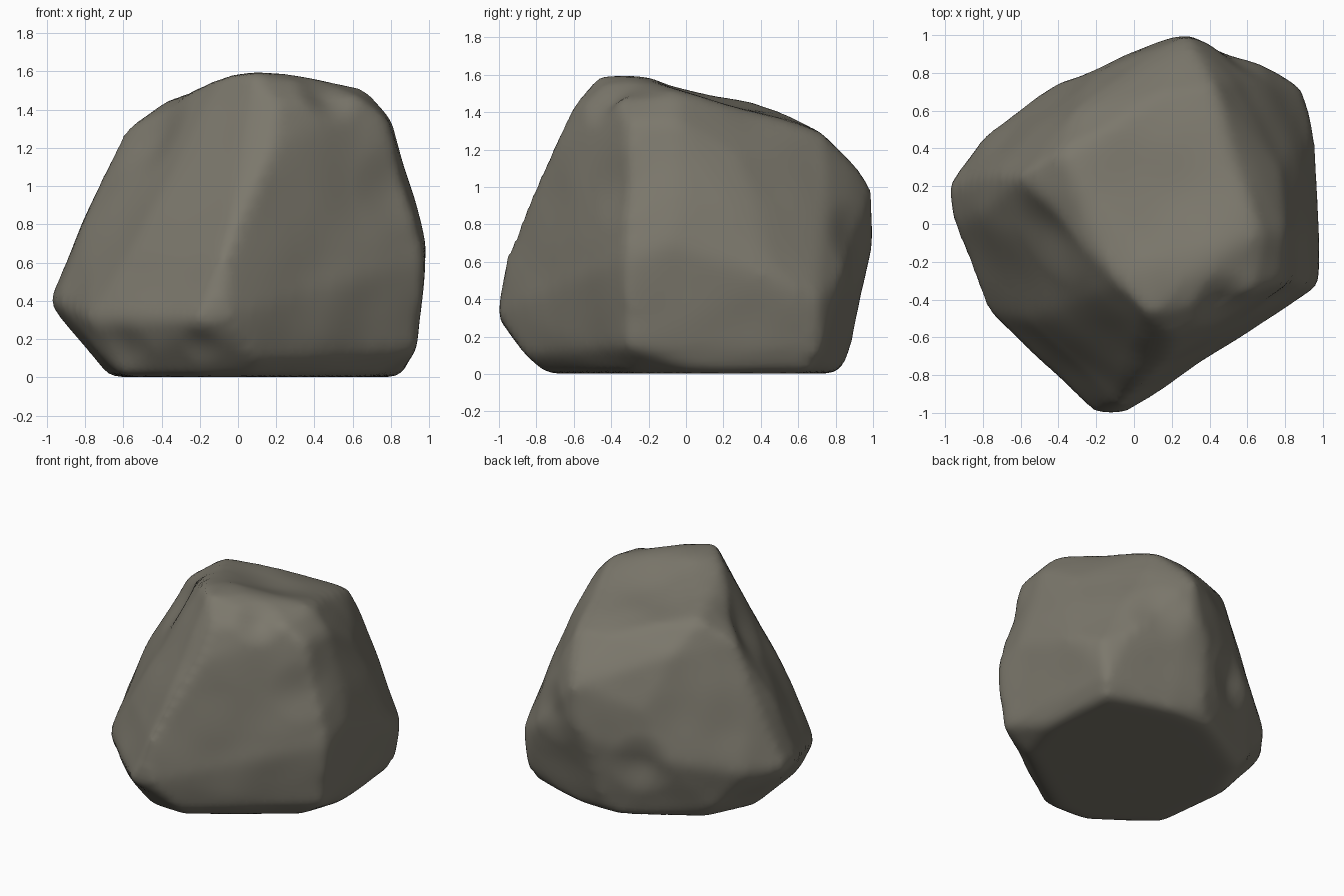
import bpy
import bmesh
from mathutils import Vector, noise

cube = bpy.data.objects.get("Cube")
if cube:
    bpy.data.objects.remove(cube, do_unlink=True)

# Landmark corners of the boulder, grouped by band
base = [(-.67, .15), (-.6, -.45), (-.2, -.73), (.08, -.74), (.71, -.3),
        (.85, .1), (.8, .65), (.35, .8), (-.02, .8), (-.5, .5)]
belly = [(-.98, .2, .4), (-.95, 0, .4), (-.76, -.47, .3), (-.73, -.36, .14),
         (-.2, -1, .3), (-.06, -1, .32), (-.07, -.95, .63), (0, -.86, .8),
         (.1, -.85, .1), (.93, -.3, .15), (.97, -.32, .62), (.98, -.08, .7),
         (.92, 0, .9), (.94, .5, .5), (.86, .72, .14), (.88, .71, .4),
         (.72, .83, .5), (.28, 1, .75), (.15, .97, .6), (.1, .86, .1),
         (-.2, .8, .85), (-.35, .77, .5), (-.8, .45, .4), (-.6, .52, .12),
         (-.77, .27, .86), (-.8, .06, .8), (-.55, -.5, .64)]
crown = [(-.69, .26, 1.08), (-.6, .25, 1.28), (-.38, .38, 1.43),
         (-.15, .5, 1.4), (-.3, .6, 1.25), (-.08, .74, 1.1),
         (.15, .69, 1.31), (.15, .93, 1), (.28, .99, 1), (.42, .73, 1.28),
         (.52, .75, 1.1), (.5, .32, 1.42), (.77, .28, 1.15),
         (.8, -.05, 1.35), (.67, -.05, 1.5), (.64, -.35, 1.46),
         (.78, -.3, 1.33), (.2, -.6, 1.43), (.18, -.71, 1.2),
         (.08, -.47, 1.59), (.08, -.2, 1.59), (.3, -.28, 1.57),
         (-.08, -.32, 1.57), (-.3, -.29, 1.25)]
# Hollows: centre, radius, depth
dents = [((.48, -.44, 1.5), .2, .05), ((-.22, -.95, .1), .18, .04),
         ((.5, .88, .7), .25, .03), ((-.2, .82, .45), .25, .04),
         ((-.6, -.6, .12), .2, .02), ((-.42, -.05, 1.25), .3, .04),
         ((.15, .15, 1.5), .5, .05), ((.8, -.35, 1.0), .25, .02)]


def hull_object(name, points):
    """Convex block through the given corner points."""
    bm = bmesh.new()
    for p in points:
        bm.verts.new(p)
    result = bmesh.ops.convex_hull(bm, input=bm.verts)
    loose = {g for g in result["geom_interior"] + result["geom_unused"]
             if isinstance(g, bmesh.types.BMVert)}
    bmesh.ops.delete(bm, geom=list(loose), context='VERTS')
    bmesh.ops.recalc_face_normals(bm, faces=bm.faces)
    mesh = bpy.data.meshes.new(name)
    bm.to_mesh(mesh)
    bm.free()
    obj = bpy.data.objects.new(name, mesh)
    bpy.context.collection.objects.link(obj)
    return obj


def bake_modifiers(obj):
    """Replace the mesh with its modified result."""
    graph = bpy.context.evaluated_depsgraph_get()
    mesh = bpy.data.meshes.new_from_object(obj.evaluated_get(graph))
    obj.modifiers.clear()
    obj.data = mesh


# Block out the boulder, then round its corners
boulder = hull_object("boulder", [(x, y, .01) for x, y in base] + belly + crown)
remesh = boulder.modifiers.new("even_surface", 'REMESH')
remesh.mode = 'VOXEL'
remesh.voxel_size = .035
soften = boulder.modifiers.new("soften", 'SMOOTH')
soften.factor = .5
soften.iterations = 8
bake_modifiers(boulder)

# Weather the surface with hollows and broad, shallow bumps
verts = boulder.data.vertices
normals = [v.normal.copy() for v in verts]
for v, n in zip(verts, normals):
    p = v.co.copy()
    amount = .008 + .012 * noise.noise(p * 3) * min(1, p.z * 5)
    for centre, radius, depth in dents:
        near = max(0, 1 - (p - Vector(centre)).length / radius)
        amount -= depth * near * near * (3 - 2 * near)
    v.co += n * amount

# Stone colour
stone = bpy.data.materials.new("grey_brown_stone")
stone.use_nodes = True
colour = (.2, .187, .15, 1)
stone.diffuse_color = colour
stone.node_tree.nodes["Principled BSDF"].inputs["Base Color"].default_value = colour
boulder.data.materials.clear()
boulder.data.materials.append(stone)

bpy.context.view_layer.objects.active = boulder
boulder.select_set(True)
bpy.ops.object.shade_smooth_by_angle(angle=.7)
